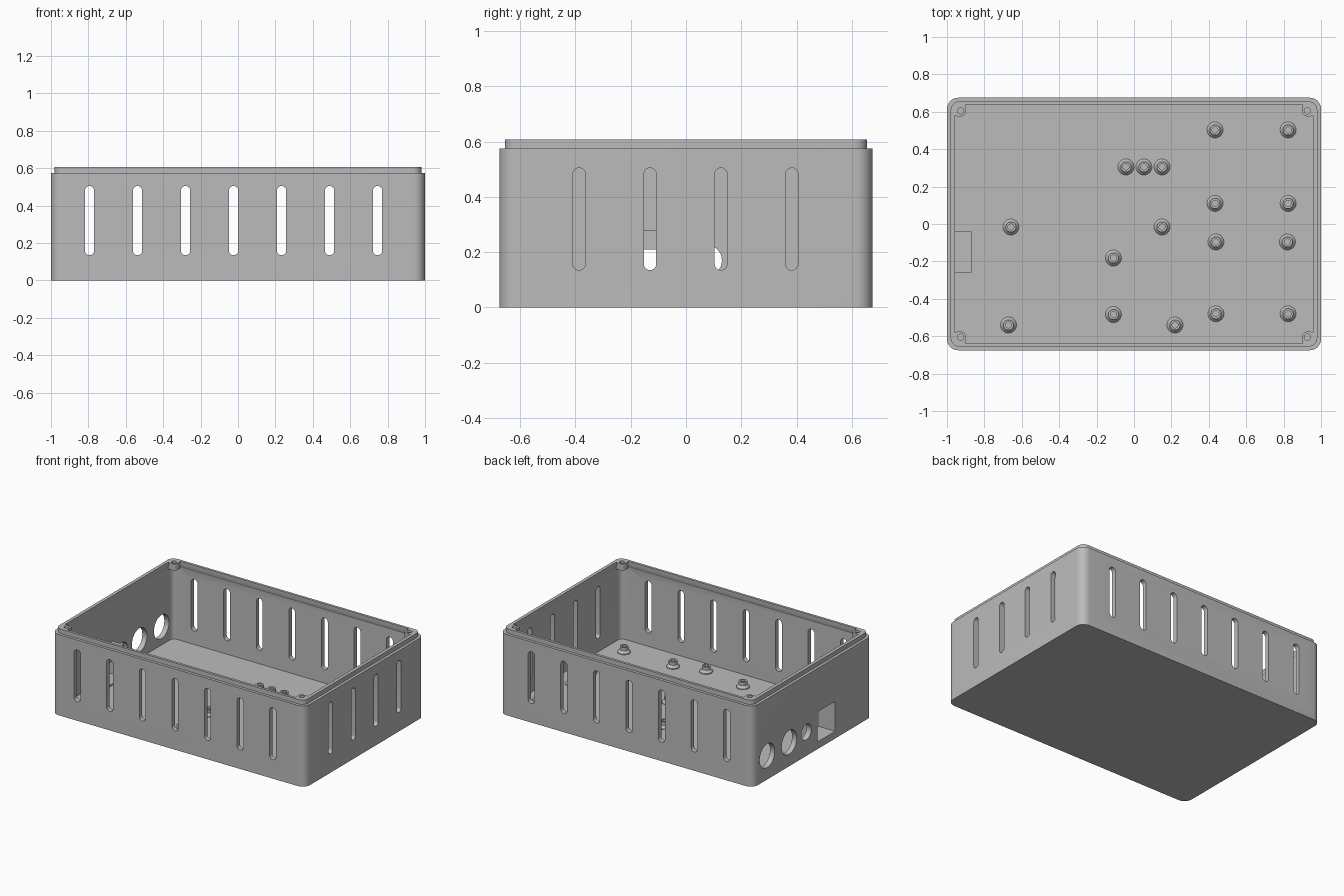
import bpy, bmesh, math

if "Cube" in bpy.data.objects:
    bpy.data.objects.remove(bpy.data.objects["Cube"])

GREY = bpy.data.materials.new("matte grey")
GREY.diffuse_color = (0.5, 0.5, 0.5, 1)
GREY.use_nodes = True
GREY.node_tree.nodes["Principled BSDF"].inputs["Base Color"].default_value = GREY.diffuse_color


def rounded_rect(hx, hy, r, cx=0, cy=0, n=8):
    pts = []
    for k, (sx, sy) in enumerate([(1, 1), (-1, 1), (-1, -1), (1, -1)]):
        for i in range(n + 1):
            a = math.pi / 2 * (k + i / n)
            pts.append((cx + sx * (hx - r) + r * math.cos(a),
                        cy + sy * (hy - r) + r * math.sin(a)))
    return pts


def loft(bm, rings, closed=False):
    """Skin a list of rings of 3D points; cap the ends unless closed."""
    loops = [[bm.verts.new(p) for p in ring] for ring in rings]
    pairs = list(zip(loops, loops[1:]))
    if closed:
        pairs.append((loops[-1], loops[0]))
    else:
        bm.faces.new(loops[0][::-1])
        bm.faces.new(loops[-1])
    n = len(loops[0])
    for a, b in pairs:
        for i in range(n):
            j = (i + 1) % n
            bm.faces.new((a[i], a[j], b[j], b[i]))


def prism(bm, profile, lo, hi, axis="z"):
    """Extrude a 2D profile between lo and hi along an axis."""
    place = {"x": lambda u, v, w: (w, u, v),
             "y": lambda u, v, w: (u, w, v),
             "z": lambda u, v, w: (u, v, w)}[axis]
    loft(bm, [[place(u, v, w) for u, v in profile] for w in (lo, hi)])


def circle(r, cx=0, cy=0, n=32):
    return [(cx + r * math.cos(2 * math.pi * i / n),
             cy + r * math.sin(2 * math.pi * i / n)) for i in range(n)]


def box(u0, u1, v0, v1):
    return [(u0, v0), (u1, v0), (u1, v1), (u0, v1)]


def make(name, bm):
    bmesh.ops.recalc_face_normals(bm, faces=bm.faces[:])
    me = bpy.data.meshes.new(name)
    bm.to_mesh(me)
    bm.free()
    ob = bpy.data.objects.new(name, me)
    bpy.context.collection.objects.link(ob)
    me.materials.append(GREY)
    return ob


def boolean(target, tool, operation):
    bpy.context.view_layer.objects.active = target
    mod = target.modifiers.new("bool", "BOOLEAN")
    mod.operation, mod.solver, mod.object = operation, "EXACT", tool
    bpy.ops.object.modifier_apply(modifier=mod.name)
    bpy.data.objects.remove(tool)


def smooth(ob):
    bpy.ops.object.select_all(action="DESELECT")
    ob.select_set(True)
    bpy.context.view_layer.objects.active = ob
    bpy.ops.object.shade_smooth_by_angle(angle=math.radians(30))


# Shell: outer wall, stepped lip, slight inner overhang, inner wall and floor
FLOOR = 0.04
steps = [(1.0, 0.675, 0.06, 0), (1.0, 0.675, 0.06, 0.575),
         (0.98, 0.655, 0.045, 0.575), (0.98, 0.655, 0.045, 0.607),
         (0.956, 0.637, 0.03, 0.607), (0.956, 0.637, 0.03, 0.575),
         (0.963, 0.642, 0.035, 0.562), (0.963, 0.642, 0.035, FLOOR)]
bm = bmesh.new()
loft(bm, [[(x, y, z) for x, y in rounded_rect(hx, hy, r)] for hx, hy, r, z in steps])
shell = make("enclosure_shell", bm)

# Corner screw bosses and the socket housing inside the left wall
bm = bmesh.new()
for sx in (-1, 1):
    for sy in (-1, 1):
        prism(bm, rounded_rect(0.036, 0.036, 0.03, sx * 0.933, sy * 0.611), 0.56, 0.607)
prism(bm, box(-0.26, -0.04, 0.02, 0.28), -0.975, -0.87, "x")
boolean(shell, make("bosses", bm), "UNION")

# Ventilation slots, cable holes, socket recess and screw holes
bm = bmesh.new()
for i in range(7):
    slot = rounded_rect(0.025, 0.185, 0.0249, -0.794 + i * 0.2567, 0.32)
    for s in (-1, 1):
        prism(bm, slot, s * 0.6, s * 0.72, "y")
for i in range(4):
    prism(bm, rounded_rect(0.0225, 0.185, 0.0224, -0.387 + i * 0.2567, 0.32), 0.9, 1.1, "x")
for y, r in ((0.514, 0.085), (0.266, 0.085), (0.074, 0.056)):
    prism(bm, circle(r, y, 0.17), -1.1, -0.9, "x")
prism(bm, box(-0.25, -0.05, 0.052, 0.265), -1.1, -0.88, "x")
for sx in (-1, 1):
    for sy in (-1, 1):
        prism(bm, circle(0.017, sx * 0.927, sy * 0.605, 20), 0.53, 0.65)
boolean(shell, make("openings", bm), "DIFFERENCE")

# Lower pass-through in the back of the socket housing
bm = bmesh.new()
prism(bm, box(-0.25, -0.05, 0.052, 0.21), -0.9, -0.8, "x")
boolean(shell, make("socket_opening", bm), "DIFFERENCE")
smooth(shell)

# Board standoffs: flared foot, short collar and a blind screw hole
POSTS = [(0.433, 0.503), (0.824, 0.503), (-0.043, 0.305), (0.053, 0.305),
         (0.15, 0.305), (0.433, 0.11), (0.824, 0.11), (-0.658, -0.016),
         (0.15, -0.016), (0.438, -0.096), (0.82, -0.096), (-0.11, -0.182),
         (-0.11, -0.484), (0.438, -0.48), (0.824, -0.48), (-0.671, -0.54),
         (0.219, -0.54)]
profile = [(0.043, FLOOR - 0.005), (0.043, FLOOR + 0.005), (0.028, 0.062),
           (0.028, 0.085), (0.016, 0.085), (0.016, FLOOR + 0.002)]
bm = bmesh.new()
for x, y in POSTS:
    loft(bm, [[(u, v, z) for u, v in circle(r, x, y, 24)] for r, z in profile])
smooth(make("board_standoffs", bm))
